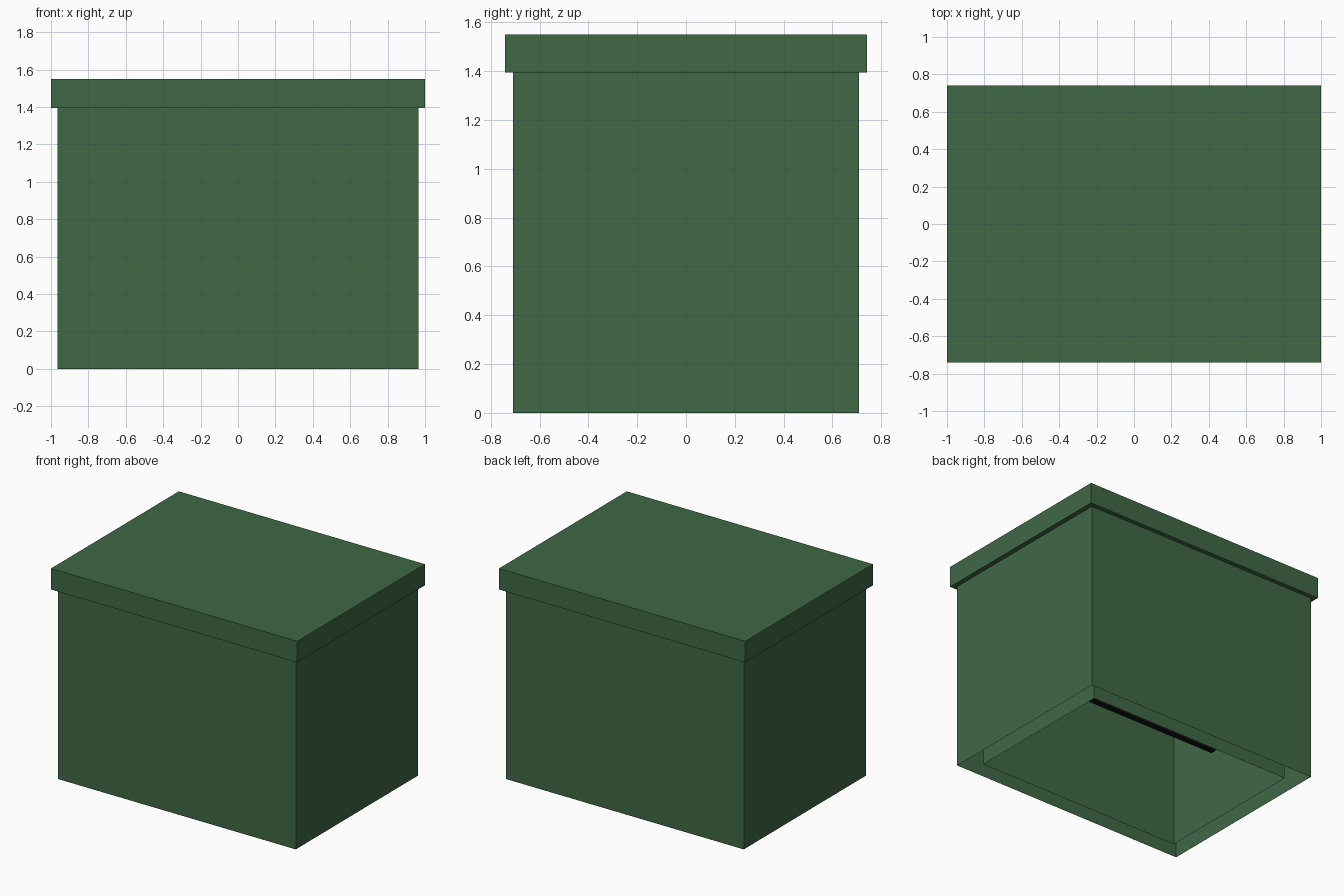
import bpy
import bmesh

if "Cube" in bpy.data.objects:
    bpy.data.objects.remove(bpy.data.objects["Cube"])


def material(name, color):
    m = bpy.data.materials.new(name)
    m.diffuse_color = color
    m.use_nodes = True
    m.node_tree.nodes["Principled BSDF"].inputs["Base Color"].default_value = m.diffuse_color
    return m


def box(name, half_x, half_y, z0, z1, mat, open_bottom=False, open_top=False):
    bm = bmesh.new()
    bmesh.ops.create_cube(bm, size=1)
    for v in bm.verts:
        v.co = (v.co.x * 2 * half_x, v.co.y * 2 * half_y,
                z0 if v.co.z < 0 else z1)
    bm.normal_update()
    gone = [f for f in bm.faces
            if (open_bottom and f.normal.z < -0.5) or (open_top and f.normal.z > 0.5)]
    bmesh.ops.delete(bm, geom=gone, context='FACES')
    mesh = bpy.data.meshes.new(name)
    bm.to_mesh(mesh)
    bm.free()
    mesh.materials.append(mat)
    ob = bpy.data.objects.new(name, mesh)
    bpy.context.collection.objects.link(ob)
    return ob


green = material("green_paint", (0.05, 0.138, 0.06, 1))
black = material("black_metal", (0.006, 0.006, 0.006, 1))

BODY_X, BODY_Y, RIM_Z, WALL = 0.965, 0.708, 1.395, 0.126

# Double-walled body, open underneath
box("outer_walls", BODY_X, BODY_Y, 0, RIM_Z, green, True, True)
box("inner_walls", BODY_X - WALL, BODY_Y - WALL, 0, RIM_Z, green, True, True)

# Overhanging lid
box("lid", 1.0, 0.741, RIM_Z, 1.55, green)

# Dark bar inside the body
box("inner_bar", 0.70, 0.02, 0.41, 0.46, black)
